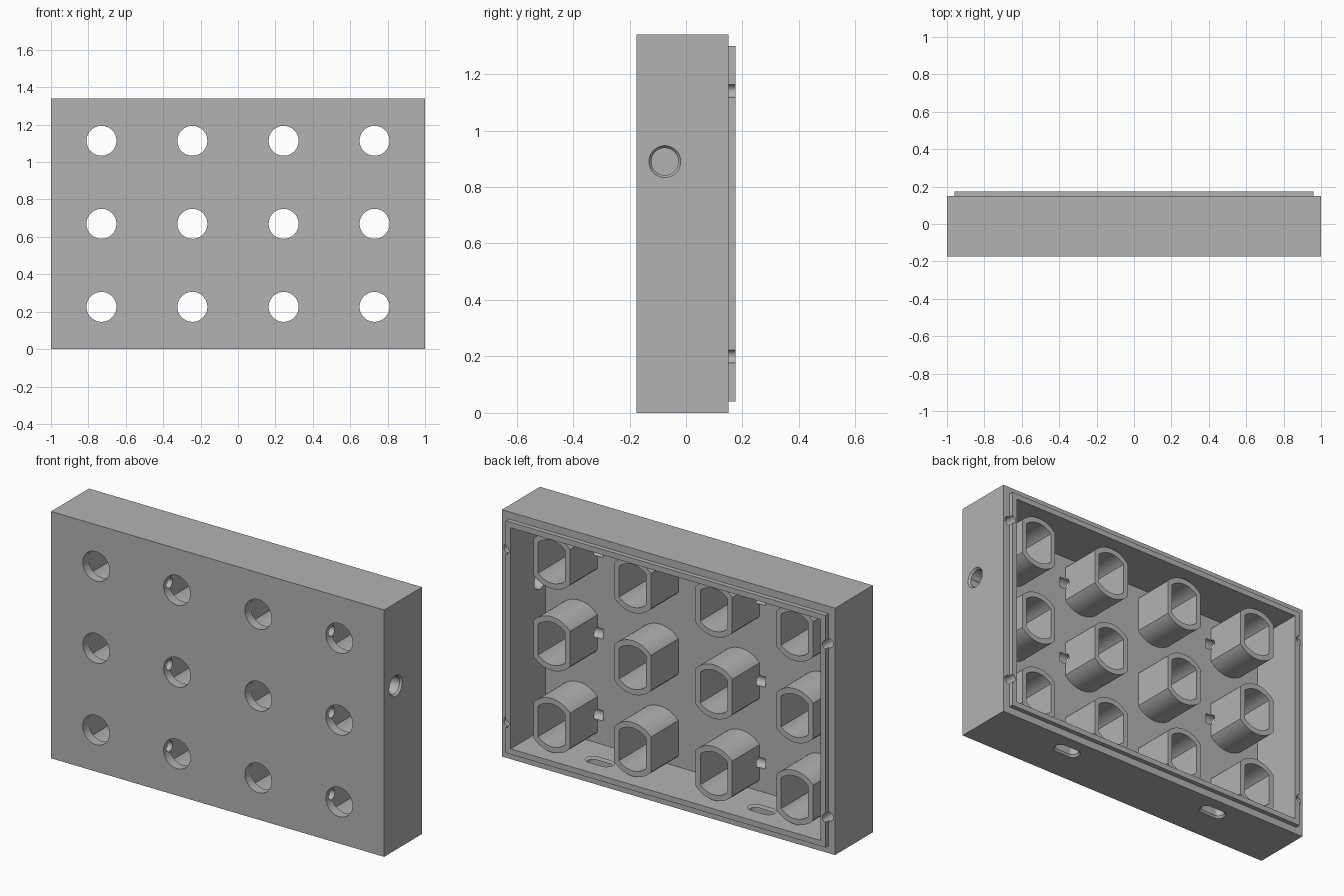
import bpy, bmesh, math
from mathutils import Matrix, Vector

if "Cube" in bpy.data.objects:
    bpy.data.objects.remove(bpy.data.objects["Cube"], do_unlink=True)

grey = bpy.data.materials.new("plain_grey")
grey.use_nodes = True
grey.diffuse_color = (0.45, 0.45, 0.45, 1)
grey.node_tree.nodes["Principled BSDF"].inputs["Base Color"].default_value = (0.45, 0.45, 0.45, 1)

COLUMNS = (0.73, 0.244, -0.244, -0.73)
ROWS = (0.226, 0.67, 1.114)
HEIGHT, FRONT, BACK, FLOOR = 1.34, -0.175, 0.15, -0.125
AXES = {"x": Matrix.Rotation(math.pi / 2, 4, "Y"),
        "y": Matrix.Rotation(-math.pi / 2, 4, "X"),
        "z": Matrix.Identity(4)}


def finish(name, bm):
    bmesh.ops.recalc_face_normals(bm, faces=bm.faces)
    mesh = bpy.data.meshes.new(name)
    bm.to_mesh(mesh)
    bm.free()
    mesh.materials.append(grey)
    obj = bpy.data.objects.new(name, mesh)
    bpy.context.collection.objects.link(obj)
    return obj


def box(name, half_x, y0, y1, z0, z1):
    bm = bmesh.new()
    bmesh.ops.create_cube(bm, size=1)
    for v in bm.verts:
        v.co = (v.co.x * 2 * half_x, (y0 + y1) / 2 + v.co.y * (y1 - y0),
                (z0 + z1) / 2 + v.co.z * (z1 - z0))
    return finish(name, bm)


def rod(name, axis, start, length, r1, r2=None, flat=None, stretch=0):
    """Round bar; flat trims its x sides, stretch makes it oblong along x."""
    bm = bmesh.new()
    bmesh.ops.create_cone(bm, cap_ends=True, segments=64, radius1=r1,
                          radius2=r1 if r2 is None else r2, depth=length)
    bmesh.ops.translate(bm, verts=bm.verts, vec=(0, 0, length / 2))
    bmesh.ops.transform(bm, verts=bm.verts, matrix=AXES[axis])
    if flat:
        for side in (-1, 1):
            cut = bmesh.ops.bisect_plane(bm, geom=bm.verts[:] + bm.edges[:] + bm.faces[:],
                                         plane_co=(side * flat, 0, 0), plane_no=(side, 0, 0),
                                         clear_outer=True)
            edges = [e for e in cut["geom_cut"] if isinstance(e, bmesh.types.BMEdge)]
            bmesh.ops.contextual_create(bm, geom=edges)
    if stretch:
        for v in bm.verts:
            v.co.x += math.copysign(stretch, v.co.x) if abs(v.co.x) > 1e-5 else 0
    bmesh.ops.translate(bm, verts=bm.verts, vec=Vector(start))
    return finish(name, bm)


def cut(target, cutter):
    cutter.hide_render = True
    mod = target.modifiers.new("cut", "BOOLEAN")
    mod.operation, mod.solver, mod.object = "DIFFERENCE", "EXACT", cutter
    bpy.context.view_layer.objects.active = target
    bpy.ops.object.modifier_apply(modifier=mod.name)
    bpy.data.objects.remove(cutter, do_unlink=True)


def smooth(obj):
    bpy.ops.object.select_all(action="DESELECT")
    obj.select_set(True)
    bpy.context.view_layer.objects.active = obj
    bpy.ops.object.shade_smooth_by_angle(angle=math.radians(30))


def wire_bore(x, z, side):
    centre = x + side * 0.1
    return rod("bore_cutter", "x", (centre - 0.045, FLOOR, z), 0.09, 0.028)


# Open-backed case and its raised rear lip
case = box("case", 1, FRONT, BACK, 0, HEIGHT)
lip = box("rear_lip", 0.96, BACK, 0.175, 0.04, HEIGHT - 0.04)
for part in (case, lip):
    cut(part, box("cavity_cutter", 0.93, FLOOR, 0.3, 0.07, HEIGHT - 0.07))
    for x in (-0.965, 0.965):
        for z in (0.2, 1.14):
            cut(part, rod("screw_cutter", "y", (x, 0.05, z), 0.2, 0.024))

# Cable hole through the left wall, with eased edges
cut(case, rod("cable_cutter", "x", (0.9, -0.075, 0.89), 0.2, 0.048))
cut(case, rod("cable_edge_cutter", "x", (0.988, -0.075, 0.89), 0.014, 0.047, 0.058))

# Oblong slots through the bottom wall
for x in (-0.487, 0.487):
    cut(case, rod("slot_cutter", "z", (x, 0.045, -0.05), 0.2, 0.03, stretch=0.04))
    cut(case, rod("slot_edge_cutter", "z", (x, 0.045, -0.002), 0.014, 0.04, 0.029, stretch=0.04))
    cut(case, rod("slot_edge_cutter", "z", (x, 0.045, 0.058), 0.014, 0.029, 0.04, stretch=0.04))

# Grid of flat-sided sockets behind round front holes, joined in pairs by wire bores
for i, x in enumerate(COLUMNS):
    side = -1 if i % 2 == 0 else 1
    for j, z in enumerate(ROWS):
        socket = rod(f"socket_{i + 1}_{j + 1}", "y", (x, FLOOR, z), 0.235, 0.146, flat=0.11)
        cut(socket, rod("socket_cutter", "y", (x, -0.2, z), 0.5, 0.116, flat=0.081))
        cut(socket, wire_bore(x, z, side))
        cut(case, rod("front_hole_cutter", "y", (x, -0.3, z), 0.25, 0.08))
        cut(case, wire_bore(x, z, side))
        smooth(socket)

smooth(case)
smooth(lip)
